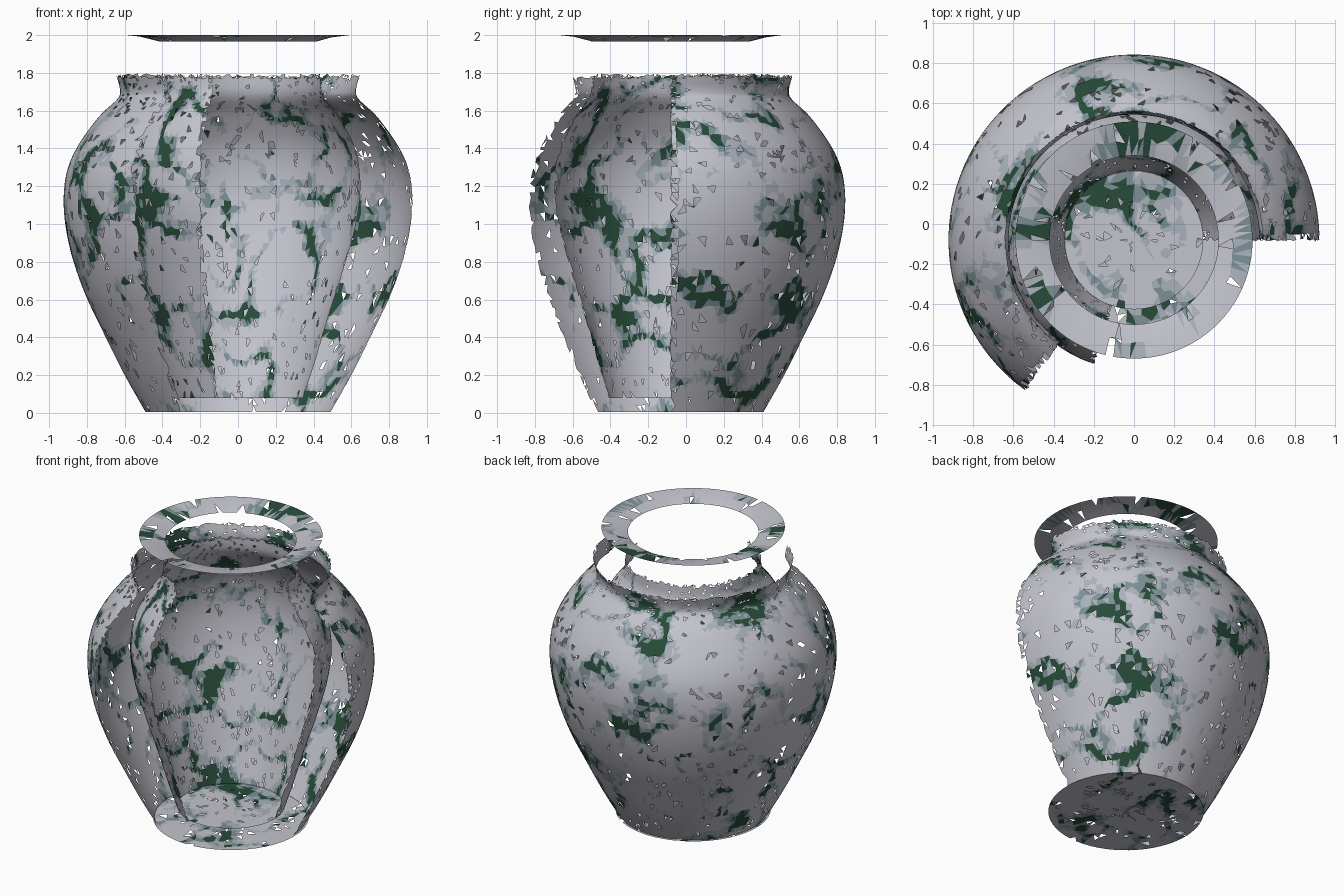
import bpy, bmesh, math, random
from mathutils import Vector, noise

if "Cube" in bpy.data.objects:
    bpy.data.objects.remove(bpy.data.objects["Cube"])

random.seed(4)
CENTER_Y = -0.08


def material(name, rgb):
    m = bpy.data.materials.new(name)
    m.diffuse_color = (*rgb, 1)
    m.use_nodes = True
    m.node_tree.nodes["Principled BSDF"].inputs["Base Color"].default_value = m.diffuse_color
    return m


MATS = [material("pale_glaze", (0.55, 0.55, 0.61)),
        material("grey_wash", (0.40, 0.44, 0.49)),
        material("teal_wash", (0.20, 0.28, 0.30)),
        material("dark_green_vein", (0.02, 0.07, 0.04))]


def spline(points, n):
    """Catmull-Rom resampling of a profile of (radius, z) points."""
    p = [Vector(q) for q in points]
    p = [2 * p[0] - p[1]] + p + [2 * p[-1] - p[-2]]
    out = []
    for i in range(n + 1):
        t = i / n * (len(points) - 1)
        k = min(int(t), len(points) - 2)
        t -= k
        a, b, c, d = p[k:k + 4]
        out.append(0.5 * (2 * b + (c - a) * t + (2 * a - 5 * b + 4 * c - d) * t * t
                          + (3 * b - a - 3 * c + d) * t ** 3))
    return out


def glaze(p):
    """Material index: soft veins along noise contours, strongest inside patches."""
    q = p + 0.15 * noise.noise_vector(p * 5)
    vein = abs(noise.noise(q * 3.2)) + 0.25 * abs(noise.noise(p * 13))
    strength = 0.17 + 0.30 * noise.noise(p * 3 + Vector((7, 3, 1)))
    level = strength - vein
    return 3 if level > 0.12 else 2 if level > 0.06 else 1 if level > -0.02 else 0


def lathe(name, profile, rows, start=0, end=360, holes=0.04, ragged_top=False, segments=150):
    """Revolve a profile through an arc, then chip it with small holes."""
    full = end - start >= 360
    cols = round(segments * (end - start) / 360)
    rings = spline(profile, rows)
    bm = bmesh.new()
    grid = []
    for i, ring in enumerate(rings):
        row = []
        for j in range(cols if full else cols + 1):
            inner = 0 < i < rows
            a = math.radians(start + (end - start) * (j + random.uniform(-.25, .25) * inner) / cols)
            r, z = ring
            if inner:
                r, z = ring.lerp(rings[i + random.choice((-1, 1))], random.uniform(0, .25))
            elif i and ragged_top:
                r, z = ring.lerp(rings[i - 1], random.uniform(-.4, .8))
            row.append(bm.verts.new((r * math.cos(a), r * math.sin(a) + CENTER_Y, z)))
        grid.append(row)
    for i in range(rows):
        for j in range(cols):
            k = (j + 1) % len(grid[i])
            a, b, c, d = grid[i][j], grid[i][k], grid[i + 1][k], grid[i + 1][j]
            tris = ((a, b, c), (a, c, d)) if random.random() < .5 else ((a, b, d), (b, c, d))
            chance = holes
            if (ragged_top and i >= rows - 1) or (not full and j in (0, cols - 1)):
                chance = 0.4
            for t in tris:
                if random.random() > chance:
                    f = bm.faces.new(t)
                    f.material_index = glaze(f.calc_center_median())
                    f.smooth = True
    bmesh.ops.remove_doubles(bm, verts=bm.verts, dist=0.0005)
    bmesh.ops.delete(bm, geom=[v for v in bm.verts if not v.link_faces], context='VERTS')
    mesh = bpy.data.meshes.new(name)
    bm.to_mesh(mesh)
    bm.free()
    for m in MATS:
        mesh.materials.append(m)
    obj = bpy.data.objects.new(name, mesh)
    bpy.context.collection.objects.link(obj)
    return obj


# outer wall: broken away at the front right
lathe("outer_wall", [(.49, .005), (.60, .2), (.71, .42), (.81, .63), (.885, .85), (.922, 1.07),
                     (.91, 1.26), (.85, 1.41), (.735, 1.57), (.64, 1.66), (.625, 1.71),
                     (.645, 1.79)], 58, 0, 234, ragged_top=True)

# inner wall: a smaller shell with its own break
lathe("inner_wall", [(.345, .08), (.41, .28), (.475, .5), (.555, .75), (.62, .98), (.648, 1.2),
                     (.62, 1.4), (.53, 1.57), (.45, 1.68), (.435, 1.79)],
      54, 0, 252, ragged_top=True)

# floors
lathe("base", [(0, 0), (.25, 0), (.5, 0)], 12, segments=60)
lathe("inner_floor", [(0, .08), (.17, .08), (.345, .08)], 9, segments=48)

# loose lip ring above the neck, with a flatter outer brim
lathe("lip", [(.42, 1.967), (.50, 1.990), (.59, 2.0)], 2, holes=0.06, segments=90)
